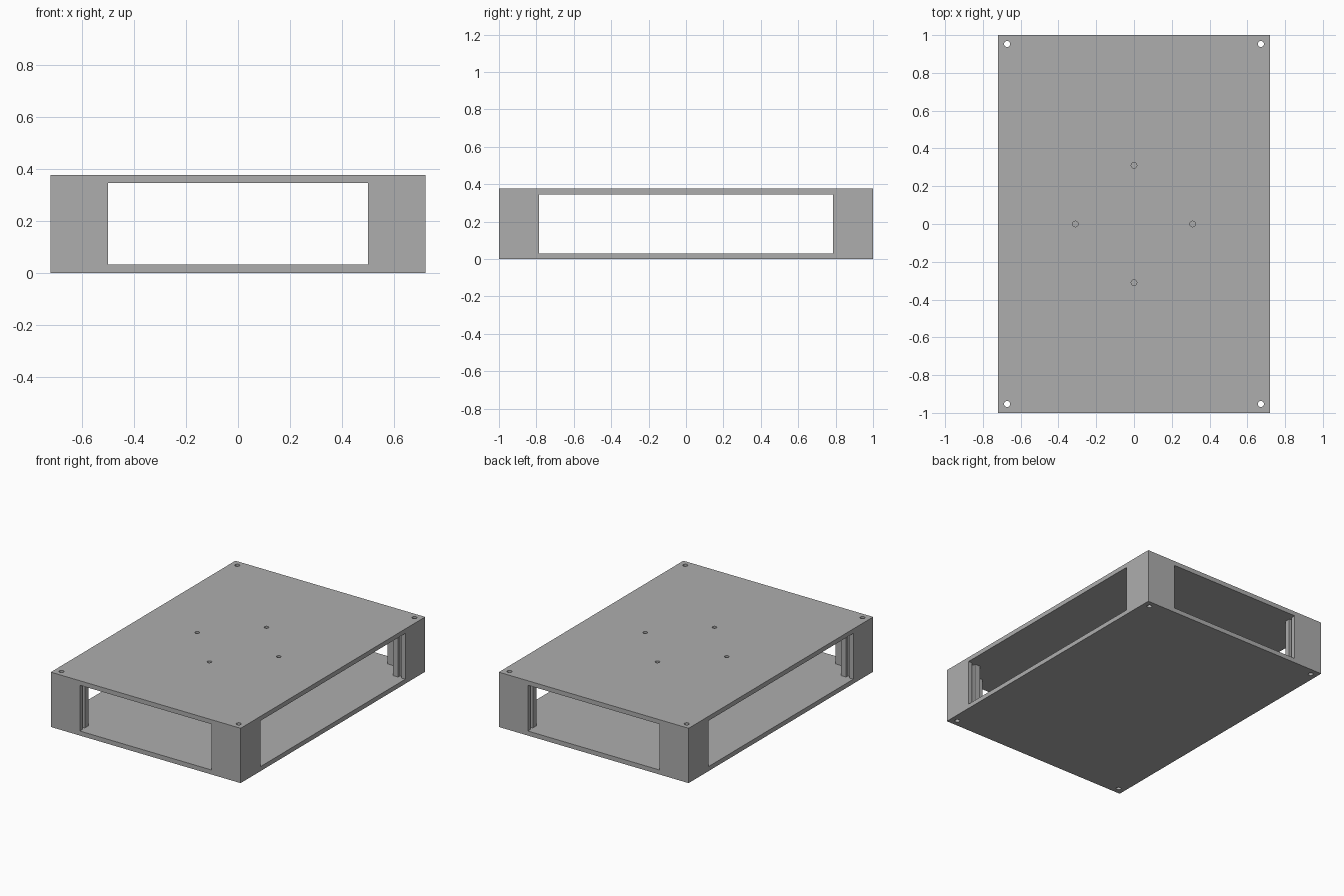
import bpy
import bmesh

cube = bpy.data.objects.get("Cube")
if cube:
    bpy.data.objects.remove(cube, do_unlink=True)

HALF_X, HALF_Y, HEIGHT = 0.72, 1.0, 0.376
PLATE = 0.031            # top and bottom plate thickness
OPEN_X, OPEN_Y = 0.5, 0.785
WALL, GROOVE, FLANGE = 0.03, 0.055, 0.094   # depths from the outer face
SLOT = 0.02              # how far the panel slots cut into the corners

grey = bpy.data.materials.new("plain_grey")
grey.use_nodes = True
colour = (0.42, 0.42, 0.42, 1)
grey.diffuse_color = colour
grey.node_tree.nodes["Principled BSDF"].inputs["Base Color"].default_value = colour


def prism(name, outline, z0, z1):
    """Extrude a counter-clockwise plan outline between two heights."""
    bm = bmesh.new()
    face = bm.faces.new([bm.verts.new((x, y, z0)) for x, y in outline])
    up = bmesh.ops.extrude_face_region(bm, geom=[face])["geom"]
    top = [v for v in up if isinstance(v, bmesh.types.BMVert)]
    bmesh.ops.translate(bm, verts=top, vec=(0, 0, z1 - z0))
    bmesh.ops.recalc_face_normals(bm, faces=bm.faces)
    mesh = bpy.data.meshes.new(name)
    bm.to_mesh(mesh)
    bm.free()
    mesh.materials.append(grey)
    obj = bpy.data.objects.new(name, mesh)
    bpy.context.collection.objects.link(obj)
    return obj


def cylinder(name, x, y, radius, z0, z1):
    bpy.ops.mesh.primitive_cylinder_add(
        vertices=32, radius=radius, depth=z1 - z0, location=(x, y, (z0 + z1) / 2))
    obj = bpy.context.object
    obj.name = name
    obj.data.materials.append(grey)
    return obj


# Outer block
frame = prism("open_case", [(-HALF_X, -HALF_Y), (HALF_X, -HALF_Y),
                            (HALF_X, HALF_Y), (-HALF_X, HALF_Y)], 0, HEIGHT)

# Cavity plan for one quarter: side opening, slot, corner post, slot, end opening
side = [(HALF_X + 0.1, OPEN_Y), (HALF_X - WALL, OPEN_Y),
        (HALF_X - WALL, OPEN_Y + SLOT), (HALF_X - GROOVE, OPEN_Y + SLOT),
        (HALF_X - GROOVE, OPEN_Y), (HALF_X - FLANGE, OPEN_Y)]
end = [(OPEN_X, HALF_Y - FLANGE), (OPEN_X, HALF_Y - GROOVE),
       (OPEN_X + SLOT, HALF_Y - GROOVE), (OPEN_X + SLOT, HALF_Y - WALL),
       (OPEN_X, HALF_Y - WALL), (OPEN_X, HALF_Y + 0.1)]
quarter = side + [(HALF_X - FLANGE, HALF_Y - FLANGE)] + end
half = quarter + [(-x, y) for x, y in reversed(quarter)]
outline = half + [(x, -y) for x, y in reversed(half)]
cutters = [prism("cavity_cutter", outline, PLATE, HEIGHT - PLATE)]

# Corner screw holes run right through; centre holes pierce the top plate only
for sx in (-1, 1):
    for sy in (-1, 1):
        cutters.append(cylinder("corner_hole_cutter", sx * 0.672, sy * 0.953,
                                0.016, -0.1, HEIGHT + 0.1))
for s in (-1, 1):
    for x, y in ((s * 0.31, 0), (0, s * 0.31)):
        cutters.append(cylinder("centre_hole_cutter", x, y, 0.015,
                                HEIGHT / 2, HEIGHT + 0.1))

bpy.ops.object.select_all(action="DESELECT")
frame.select_set(True)
bpy.context.view_layer.objects.active = frame
for cutter in cutters:
    mod = frame.modifiers.new("cut", "BOOLEAN")
    mod.operation = "DIFFERENCE"
    mod.solver = "EXACT"
    mod.object = cutter
    bpy.ops.object.modifier_apply(modifier=mod.name)
for cutter in cutters:
    bpy.data.objects.remove(cutter, do_unlink=True)

bpy.ops.object.shade_smooth_by_angle()
